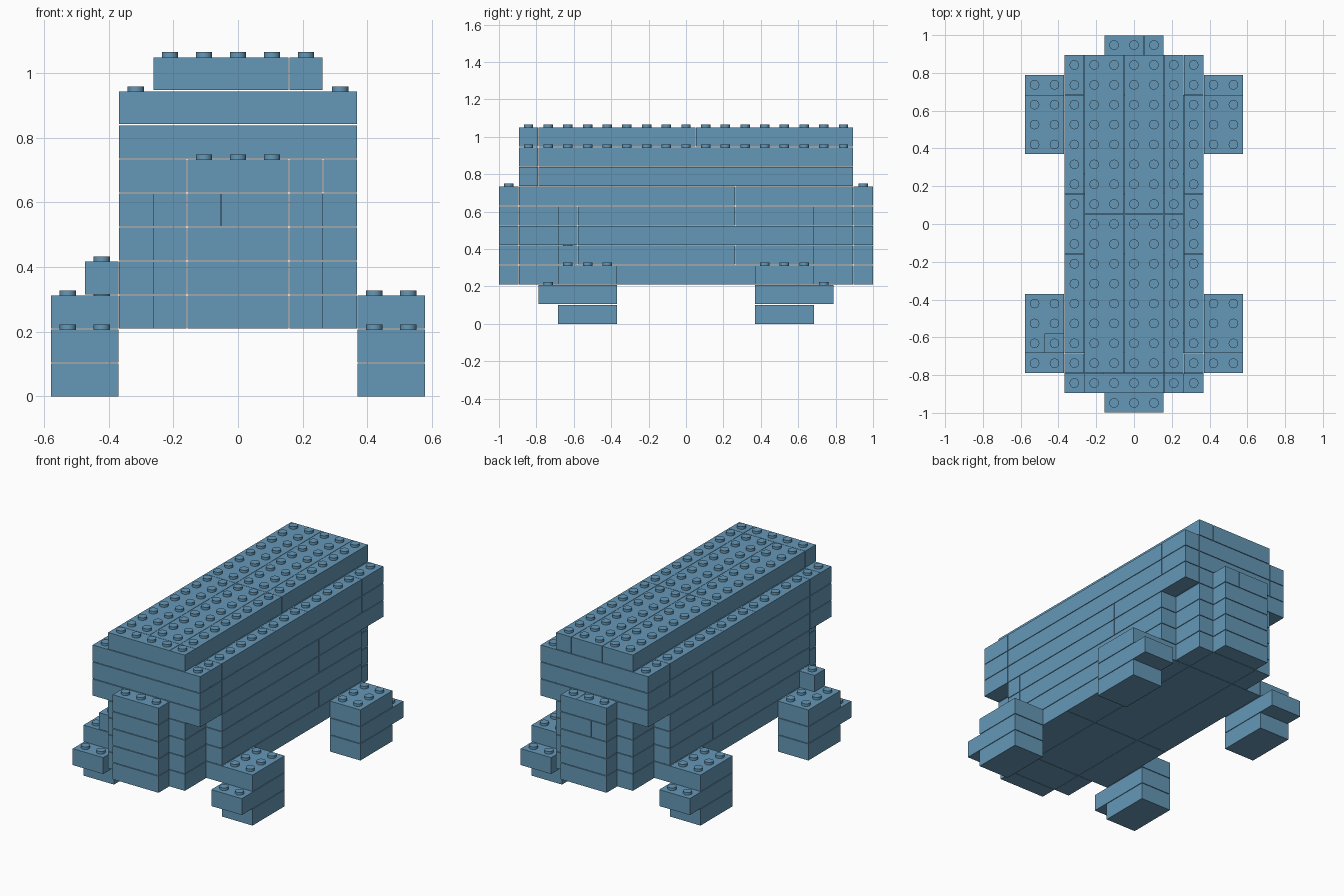
import bpy, bmesh, math
from mathutils import Matrix

if "Cube" in bpy.data.objects:
    bpy.data.objects.remove(bpy.data.objects["Cube"], do_unlink=True)

U = 2 / 19            # one brick cell
SIDE, SEAM = 0.01, 0.035   # joints between bricks, in cells
STUD_R, STUD_H = 0.24, 0.15

blue = bpy.data.materials.new("brick blue")
blue.use_nodes = True
colour = (0.130, 0.314, 0.474, 1)
blue.diffuse_color = colour
blue.node_tree.nodes["Principled BSDF"].inputs["Base Color"].default_value = colour


def brick(bm, x0, x1, y0, y1, layer):
    """Solid brick, given in cells."""
    size = (x1 - x0 - 2 * SIDE, y1 - y0 - 2 * SIDE, 1 - SEAM)
    mid = ((x0 + x1) / 2, (y0 + y1) / 2, layer + (1 - SEAM) / 2)
    m = Matrix.Translation(mid) @ Matrix.Diagonal((*size, 1))
    bmesh.ops.create_cube(bm, size=1, matrix=m)


def bricks(bm, xs, ys, layer):
    """Row of bricks between successive cuts in x and y."""
    for x0, x1 in zip(xs, xs[1:]):
        for y0, y1 in zip(ys, ys[1:]):
            brick(bm, x0, x1, y0, y1, layer)


def studs(bm, xs, ys, top):
    z = top - SEAM + STUD_H / 2
    for x in xs:
        for y in ys:
            bmesh.ops.create_cone(bm, cap_ends=True, segments=16, radius1=STUD_R,
                                  radius2=STUD_R, depth=STUD_H,
                                  matrix=Matrix.Translation((x, y, z)))


def finish(bm, name):
    bm.transform(Matrix.Scale(U, 4))
    mesh = bpy.data.meshes.new(name)
    bm.to_mesh(mesh)
    bm.free()
    mesh.materials.append(blue)
    ob = bpy.data.objects.new(name, mesh)
    bpy.context.collection.objects.link(ob)
    bpy.ops.object.select_all(action="DESELECT")
    ob.select_set(True)
    bpy.context.view_layer.objects.active = ob
    bpy.ops.object.shade_smooth_by_angle(angle=math.radians(35))


# Lower body: wide core with two narrower steps at each end
bm = bmesh.new()
for layer in range(2, 6):
    mid_cut = -1.5 if layer % 2 == 0 else 2.5
    core = [-6.5, mid_cut, 6.5] if layer == 2 else [-6.5, -5.5, mid_cut, 6.5]
    bricks(bm, [-3.5, -1.5, 1.5, 3.5], core, layer)
    for a, b, c in ((-9.5, -8.5, -6.5), (6.5, 8.5, 9.5)):
        step, nose = ((b, c), (a, b)) if a < 0 else ((a, b), (b, c))
        bricks(bm, [-2.5, -1.5, 1.5, 2.5], step, layer)
        nose_cuts = [-1.5, -0.5, 1.5] if layer == 5 else [-1.5, 1.5]
        bricks(bm, nose_cuts, nose, layer)
finish(bm, "lower_body")

# Ledge layer with a studded nose at both ends
bm = bmesh.new()
bricks(bm, [-3.5, -1.5, 1.5, 2.5, 3.5], [-8.5, -6.5, 1.5, 2.5, 8.5], 6)
brick(bm, -1.5, 1.5, -9.5, -8.5, 6)
bricks(bm, [-1.5, 0.5, 1.5], [8.5, 9.5], 6)
studs(bm, (-1, 0, 1), (-9, 9), 7)
finish(bm, "nose_ledge")

# Upper body: two wide layers with studs along both sides
rows = range(-8, 9)
bm = bmesh.new()
for layer in (7, 8):
    brick(bm, -3.5, 3.5, -8.5, -7.5, layer)
    cuts = [-7.5, -6.5, -1.5, 1.5, 6.5, 8.5]
    bricks(bm, [-3.5, -2.5, 2.5, 3.5], cuts, layer)
studs(bm, (-3, 3), rows, 9)
finish(bm, "upper_body")

# Roof
bm = bmesh.new()
bricks(bm, [-2.5, 1.5, 2.5], [-8.5, -7.5], 9)
bricks(bm, [-2.5, -0.5, 1.5, 2.5], [-7.5, 0.5, 8.5], 9)
studs(bm, range(-2, 3), rows, 10)
finish(bm, "roof")

# Four feet, each with a toe brick in the middle layer
for sx, side in ((1, "left"), (-1, "right")):
    for sy, end in ((-1, "front"), (1, "back")):
        bm = bmesh.new()
        xs = sorted((3.5 * sx, 5.5 * sx))
        for layer, reach in enumerate((6.5, 7.5, 6.5)):
            bricks(bm, xs, sorted((3.5 * sy, reach * sy)), layer)
        cols = (4 * sx, 5 * sx)
        studs(bm, cols, [7 * sy], 2)
        studs(bm, cols, [n * sy for n in (4, 5, 6)], 3)
        finish(bm, f"{end}_{side}_foot")

# Single small brick on the front right foot
bm = bmesh.new()
brick(bm, -4.5, -3.5, -6.5, -5.5, 3)
studs(bm, [-4], [-6], 4)
finish(bm, "small_brick")
